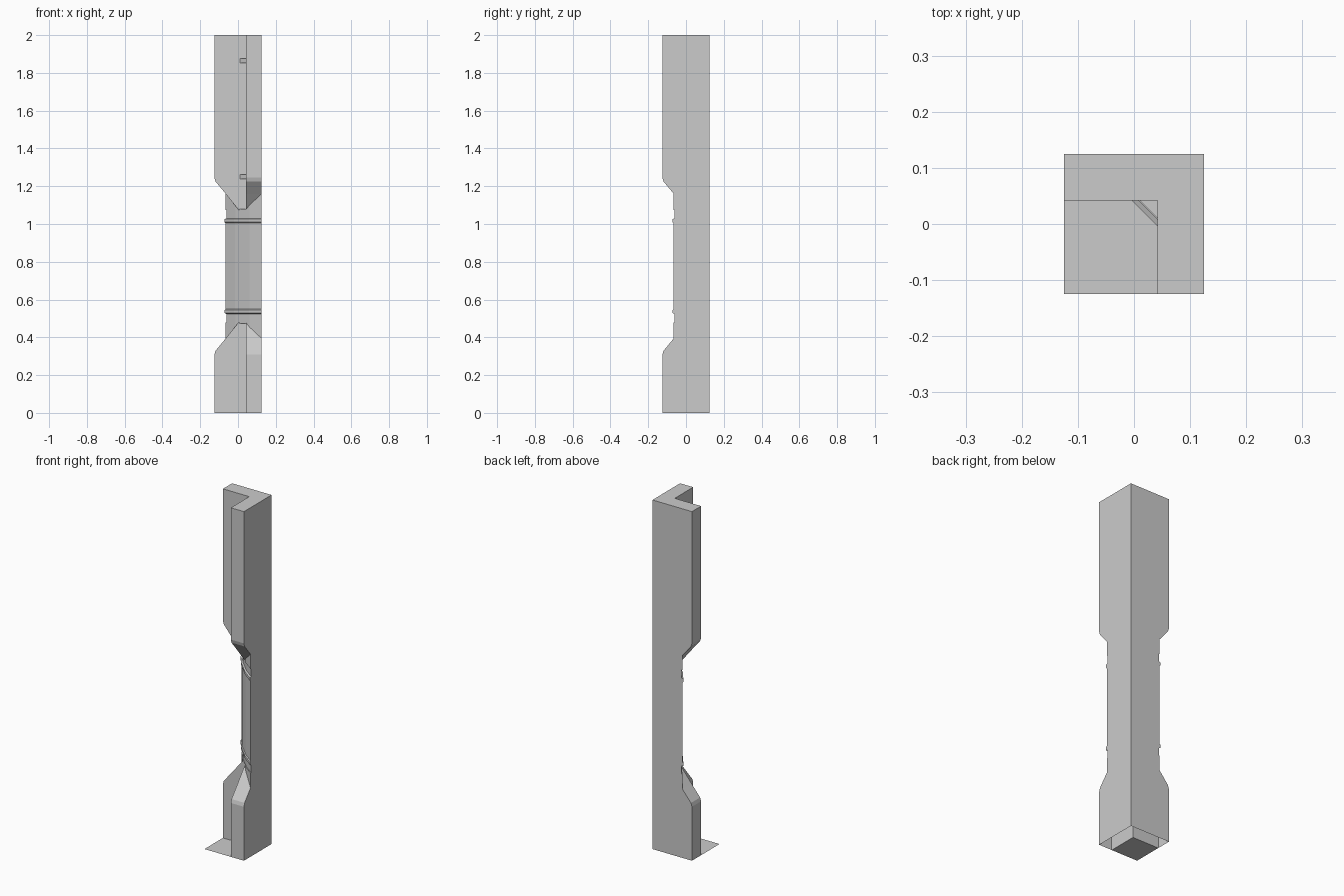
import bpy, bmesh

if "Cube" in bpy.data.objects:
    bpy.data.objects.remove(bpy.data.objects["Cube"])

H = 0.125      # half width of the post
N = 0.042      # inner corner of the L-shaped section
MID = 0.777    # height about which the waist is mirrored


def make(name, verts, faces):
    me = bpy.data.meshes.new(name)
    me.from_pydata(verts, [], faces)
    bm = bmesh.new()
    bm.from_mesh(me)
    bmesh.ops.recalc_face_normals(bm, faces=bm.faces)
    bm.to_mesh(me)
    bm.free()
    ob = bpy.data.objects.new(name, me)
    bpy.context.collection.objects.link(ob)
    return ob


def loft(name, rings):
    n = len(rings[0])
    verts = [p for r in rings for p in r]
    faces = [(k * n + i, k * n + (i + 1) % n, (k + 1) * n + (i + 1) % n, (k + 1) * n + i)
             for k in range(len(rings) - 1) for i in range(n)]
    faces += [tuple(range(n)), tuple(range(len(verts) - n, len(verts)))]
    return make(name, verts, faces)


# Side profile of a wall, recessed at the waist
half = [(-H, 1.245), (-0.119, 1.225), (-0.065, 1.16), (0.0, 1.079), (0.02, 1.079)]
profile = [(H, 2.0), (-H, 2.0)] + half
profile += [(a, 2 * MID - z) for a, z in reversed(half)] + [(-H, 0.0), (H, 0.0)]
post = loft("corner_post", [[(a, b, z) for a, z in profile] for b in (N, H)])
side = loft("side_wall", [[(b, a, z) for a, z in profile] for b in (N, H)])

# Faceted waist section
facets = [(H, -0.065), (0.06, -0.016), (-0.016, 0.06), (-0.065, H)]
section = [(H, H)] + facets
stub = [(H, H), facets[0], facets[1], (N, 0.002), (N, N), (0.002, N), facets[2], facets[3]]


def ring(reach, z):
    s = reach / 0.19
    return [(H + (x - H) * s, H + (y - H) * s, z) for x, y in section]


# Waist column with a collar and raised band at each end
steps = [(0.185, 1.08), (0.185, 1.03), (0.196, 1.026), (0.196, 1.01), (0.19, 1.004)]
levels = steps + [(r, 2 * MID - z) for r, z in reversed(steps)]
column = loft("waist_column", [ring(r, z) for r, z in levels])

# Stubs joining the column to the wall ends
stub_top = loft("stub_top", [[(x, y, z) for x, y in stub] for z in (1.075, 1.22)])
stub_low = loft("stub_low", [[(x, y, z) for x, y in stub] for z in (0.334, 0.479)])

# Fuse everything into one post
for part in (side, column, stub_top, stub_low):
    mod = post.modifiers.new("fuse", 'BOOLEAN')
    mod.operation = 'UNION'
    mod.solver = 'EXACT'
    mod.object = part
    bpy.context.view_layer.objects.active = post
    bpy.ops.object.modifier_apply(modifier=mod.name)
    bpy.data.objects.remove(part)

# Open underside
bm = bmesh.new()
bm.from_mesh(post.data)
base = [f for f in bm.faces if all(abs(v.co.z) < 1e-4 for v in f.verts)]
bmesh.ops.delete(bm, geom=base, context='FACES')
bm.to_mesh(post.data)
bm.free()

# Thin floor sheet inside the corner
make("floor_sheet", [(-H, -H, 0), (N, -H, 0), (N, N, 0), (-H, N, 0)], [(0, 1, 2, 3)])

# Small corner gussets
for name, z in (("gusset_upper", 1.865), ("gusset_lower", 1.25)):
    tri = [(0.01, N), (N, 0.01), (N, N)]
    loft(name, [[(x, y, z + d) for x, y in tri] for d in (-0.012, 0.012)])
